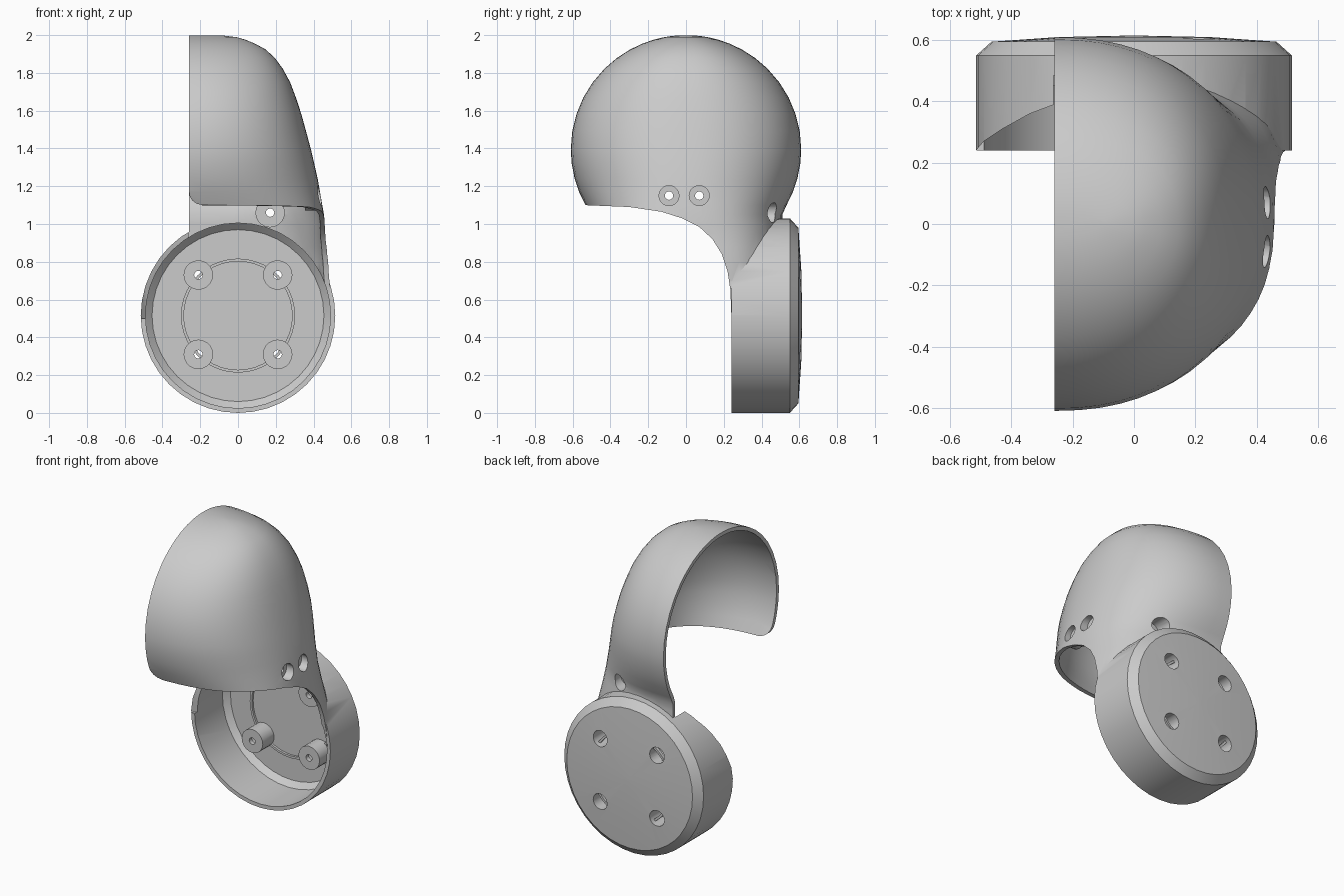
import bpy, bmesh
from math import sin, cos, pi, sqrt, radians
from mathutils import Vector

cube = bpy.data.objects.get("Cube")
if cube:
    bpy.data.objects.remove(cube)

grey = bpy.data.materials.new("plain_grey")
grey.use_nodes = True
grey.diffuse_color = (0.6, 0.6, 0.6, 1)
grey.node_tree.nodes["Principled BSDF"].inputs["Base Color"].default_value = (0.6, 0.6, 0.6, 1)

LEFT, WALL, CUP_Z = -0.26, 0.025, 0.515


def finish(name, bm):
    bmesh.ops.recalc_face_normals(bm, faces=bm.faces)
    mesh = bpy.data.meshes.new(name)
    bm.to_mesh(mesh)
    bm.free()
    mesh.materials.append(grey)
    ob = bpy.data.objects.new(name, mesh)
    bpy.context.collection.objects.link(ob)
    return ob


def skin(name, rings, closed=False):
    """Bridge equal rings of points, with end caps unless closed."""
    bm = bmesh.new()
    vs = [[bm.verts.new(p) for p in ring] for ring in rings]
    n = len(vs[0])
    pairs = list(zip(vs, vs[1:])) + ([(vs[-1], vs[0])] if closed else [])
    for a, b in pairs:
        for i in range(n):
            j = (i + 1) % n
            bm.faces.new((a[i], a[j], b[j], b[i]))
    if not closed:
        bm.faces.new(vs[0])
        bm.faces.new(vs[-1])
    return finish(name, bm)


def lathe(name, profile, centre=(0, 0, CUP_Z), axis="y", sides=40, closed=False):
    """Rings of (radius, distance) about an axis through centre."""
    rings = []
    for r, d in profile:
        ring = []
        for i in range(sides):
            c, s = r * cos(2 * pi * i / sides), r * sin(2 * pi * i / sides)
            ring.append(Vector(centre) + Vector((c, d, s) if axis == "y" else (d, c, s)))
        rings.append(ring)
    return skin(name, rings, closed)


def prism(name, points, lo, hi, place):
    return skin(name, [[place(a, b, d) for a, b in points] for d in (lo, hi)])


def combine(target, tool, operation="DIFFERENCE"):
    mod = target.modifiers.new("combine", "BOOLEAN")
    mod.operation, mod.solver, mod.object = operation, "EXACT", tool
    bpy.context.view_layer.objects.active = target
    bpy.ops.object.modifier_apply(modifier=mod.name)


def discard(*objects):
    for ob in objects:
        bpy.data.objects.remove(ob)


# Side outline of the hood, as (height, half-depth in x)
OUTLINE = [(0.4, .515), (0.6, .51), (0.8, .49), (0.95, .465), (1.05, .455), (1.25, .42),
           (1.4, .385), (1.62, .325), (1.78, .265), (1.87, .205), (1.93, .14),
           (1.97, .06), (1.99, -.01), (2.0, -.1)]


def reach(z):
    for (z0, x0), (z1, x1) in zip(OUTLINE, OUTLINE[1:]):
        if z <= z1:
            return x0 + (x1 - x0) * (z - z0) / (z1 - z0)
    return OUTLINE[-1][1]


def hood(name, inset, bottom, left):
    top = 0.605 - inset
    heights = [bottom, 0.6, 0.7, 0.8, 0.88, 0.95, 1.0, 1.05, 1.1, 1.17, 1.24, 1.32]
    heights += [1.395 + top * sin(radians(a)) for a in (0, 9, 18, 27, 36, 45, 53, 61, 68, 74, 79, 83, 87)]
    rings = []
    for z in heights:
        deep = (0.61 - inset) * sqrt(max(0, 1 - ((z - 1.395) / top) ** 2))
        if z < 1.2:
            deep = max(deep, 0.51 - inset)
        wide = reach(min(z + inset * 0.8 * (z > 1.4), 2)) - inset - left
        power = 2 / (2.25 + 1.1 * min(1, max(0, (1.2 - z) / 0.45)))
        ring = []
        for i in range(33):
            u = -pi / 2 + pi * i / 32
            s = sin(u)
            ring.append((left + wide * max(0, cos(u)) ** power,
                         deep * abs(s) ** power * (1 if s > 0 else -1), z))
        rings.append(ring)
    return skin(name, rings)


# Solid outside and hollow inside of hood and round cup
cover = hood("joint_cover", 0, 0.5, LEFT)
cup = lathe("cup_outside", [(.515, .24), (.515, .55), (.465, .595), (.25, .61), (.02, .615)])
combine(cover, cup, "UNION")
hood_hollow = hood("hood_hollow", WALL, 0.45, LEFT - 0.003)
cup_hollow = lathe("cup_hollow", [(.49, .2), (.49, .535), (.455, .57), (.02, .57)])

# Screw posts: left standing inside the hollows
cup_screws = [(x, z) for x in (-.21, .21) for z in (.31, .73)]
side_screws = [(y, 1.15) for y in (-.09, .07)]
posts = [lathe("post", [(.078, .45), (.078, .6)], (x, 0, z), sides=20) for x, z in cup_screws]
posts += [lathe("post", [(.078, .355), (.078, .5)], (0, y, z), "x", 20) for y, z in side_screws]
posts.append(lathe("post", [(.078, .33), (.078, .5)], (.17, 0, 1.06), sides=20))
for hollow in (hood_hollow, cup_hollow):
    for post in posts:
        combine(hollow, post)
    combine(cover, hollow)
discard(cup, hood_hollow, cup_hollow, *posts)

# Sweeping lower edge, rounded front corner and sloped cup rim
sweep = prism("sweep", [(-.8, 1.1), (-.54, 1.1), (-.3, 1.09), (-.13, 1.065), (-.02, 1.03),
                        (.07, .985), (.14, .92), (.19, .84), (.22, .75), (.235, .65),
                        (.24, .52), (.24, -.1), (-.8, -.1)], -1, 1, lambda a, b, d: (d, a, b))
corner = prism("corner", [(-.3, 1.0), (-.19, 1.0), (-.19, 1.1), (-.22, 1.108), (-.243, 1.125),
                          (-.256, 1.15), (-.26, 1.18), (-.3, 1.18)], -1, 0,
               lambda a, b, d: (a, d, b))
slope = prism("slope", [(-.6, .1), (-.2, .1), (-.2, .41), (-.26, .39), (-.34, .36),
                        (-.43, .31), (-.49, .27), (-.52, .235), (-.6, .235)], 0.5, 1.04,
              lambda a, b, d: (a, b, d))
for cutter in (sweep, corner, slope):
    combine(cover, cutter)
discard(sweep, corner, slope)


# Stepped screw holes: wide from outside, narrow to the inside
def screw_hole(centre, axis, start, floor, end):
    hole = lathe("hole", [(.022, start), (.022, floor), (.053, floor), (.053, end)], centre, axis, 20)
    combine(cover, hole)
    discard(hole)


for x, z in cup_screws:
    screw_hole((x, 0, z), "y", .4, .48, .7)
for y, z in side_screws:
    screw_hole((0, y, z), "x", .3, .385, .6)
screw_hole((.17, 0, 1.06), "y", .25, .37, .56)

# Thin raised ring on the cup floor
ring = lathe("floor_ring", [(.287, .575), (.287, .555), (.302, .555), (.302, .575)], closed=True)

for ob in (cover, ring):
    bpy.ops.object.select_all(action="DESELECT")
    ob.select_set(True)
    bpy.context.view_layer.objects.active = ob
    bpy.ops.object.shade_smooth_by_angle(angle=radians(32))
